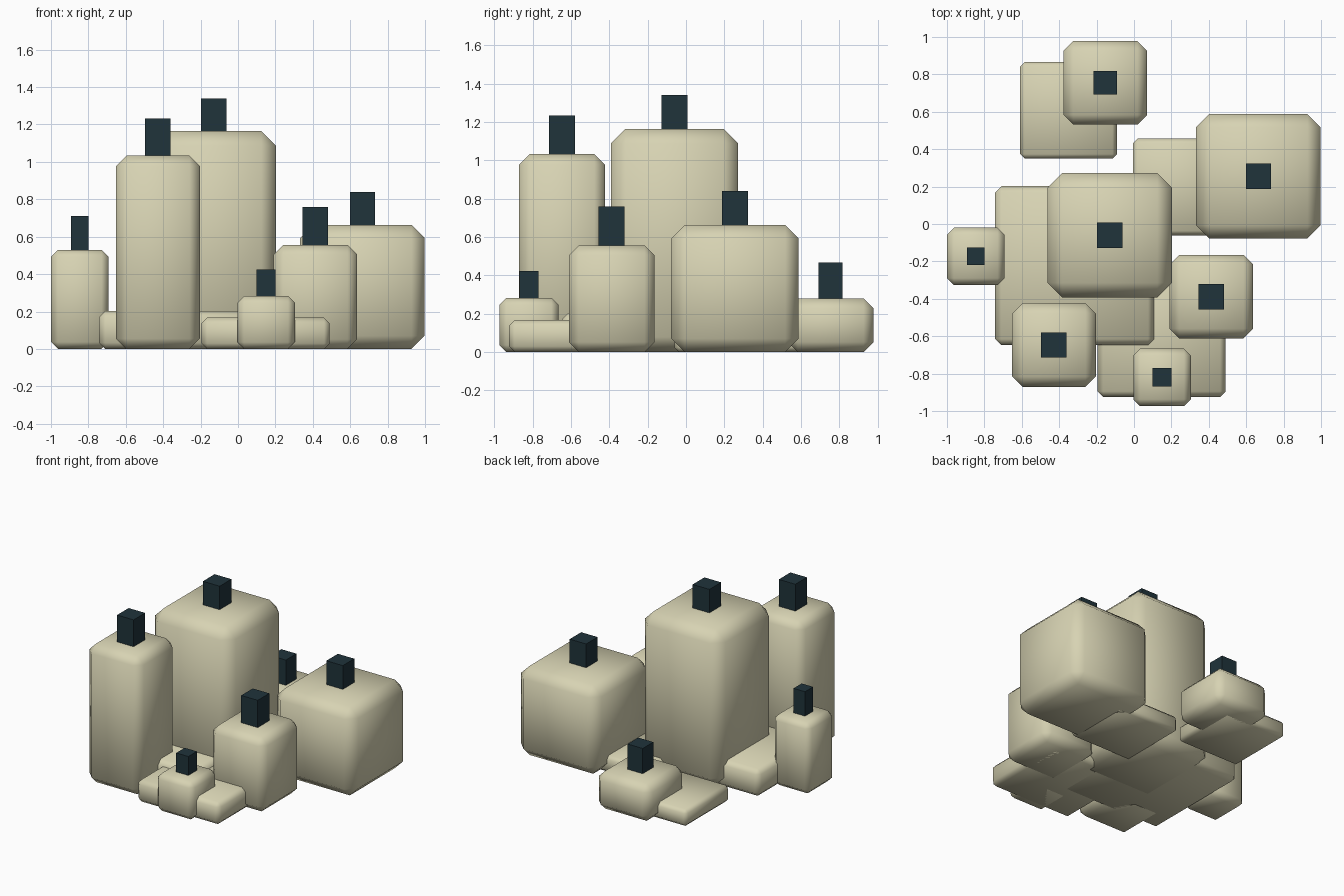
import bpy, bmesh

if "Cube" in bpy.data.objects:
    bpy.data.objects.remove(bpy.data.objects["Cube"])


def material(name, rgb):
    m = bpy.data.materials.new(name)
    m.diffuse_color = (*rgb, 1)
    m.use_nodes = True
    m.node_tree.nodes["Principled BSDF"].inputs["Base Color"].default_value = m.diffuse_color
    return m


wax = material("cream wax", (0.68, 0.65, 0.45))
char = material("dark wick", (0.014, 0.033, 0.043))


def box(name, cx, cy, w, z0, z1, mat, bevel=0.0):
    """Square block; when bevelled it is chamfered all round and smooth shaded."""
    bm = bmesh.new()
    bmesh.ops.create_cube(bm, size=1)
    for v in bm.verts:
        v.co.x = cx + v.co.x * w
        v.co.y = cy + v.co.y * w
        v.co.z = z0 + (v.co.z + 0.5) * (z1 - z0)
    if bevel:
        bmesh.ops.bevel(bm, geom=bm.edges[:], offset=bevel, segments=1,
                        affect='EDGES', profile=0.5)
        for f in bm.faces:
            f.smooth = True
    me = bpy.data.meshes.new(name)
    bm.to_mesh(me)
    bm.free()
    me.materials.append(mat)
    ob = bpy.data.objects.new(name, me)
    bpy.context.collection.objects.link(ob)
    return ob


# candles: name, x, y, width, height, bevel, wick width, wick top
candles = [
    ("centre_candle", -0.13, -0.06, 0.665, 1.165, 0.078, 0.138, 1.34),
    ("right_candle", 0.665, 0.255, 0.665, 0.663, 0.07, 0.135, 0.84),
    ("back_candle", -0.153, 0.755, 0.447, 0.28, 0.052, 0.125, 0.468),
    ("left_candle", -0.846, -0.173, 0.307, 0.53, 0.037, 0.095, 0.712),
    ("front_left_candle", -0.428, -0.647, 0.447, 1.033, 0.055, 0.136, 1.233),
    ("front_right_candle", 0.414, -0.388, 0.447, 0.557, 0.052, 0.136, 0.76),
    ("front_candle", 0.15, -0.82, 0.307, 0.283, 0.036, 0.1, 0.424),
]
for name, x, y, w, h, b, ww, top in candles:
    box(name, x, y, w, 0, h, wax, b)
    box(name + "_wick", x, y, ww, h - 0.02, top, char)

# melted wax pools: name, x, y, width, height, bevel
pools = [
    ("main_wax_pool", -0.317, -0.223, 0.85, 0.203, 0.033),
    ("front_wax_pool", 0.148, -0.582, 0.685, 0.167, 0.03),
    ("right_wax_pool", 0.253, 0.198, 0.517, 0.125, 0.024),
    ("back_wax_pool", -0.35, 0.608, 0.517, 0.125, 0.024),
]
for name, x, y, w, h, b in pools:
    box(name, x, y, w, 0, h, wax, b)
